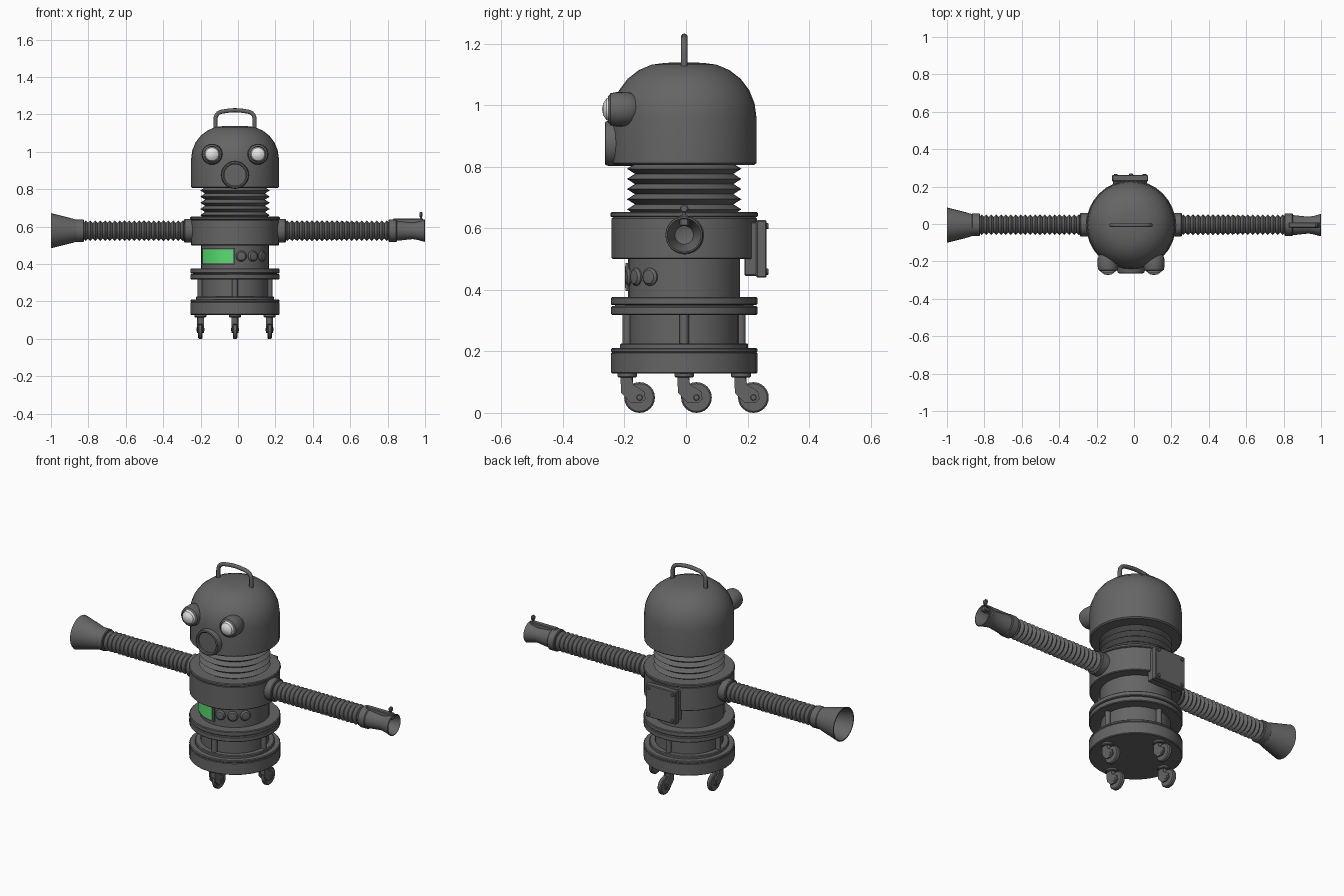
import bpy, bmesh, math
from mathutils import Vector, Matrix

cube = bpy.data.objects.get("Cube")
if cube:
    bpy.data.objects.remove(cube, do_unlink=True)

CX, CY = -0.016, -0.006      # body axis
ARM_Z = 0.578


def material(name, rgb):
    m = bpy.data.materials.new(name)
    m.use_nodes = True
    m.diffuse_color = (*rgb, 1)
    m.node_tree.nodes["Principled BSDF"].inputs["Base Color"].default_value = (*rgb, 1)
    return m


GREY = material("dark grey metal", (0.13, 0.13, 0.13))
GREEN = material("screen green", (0.1, 0.72, 0.16))
WHITE = material("eye white", (0.8, 0.8, 0.8))


def finish(name, bm, mat=GREY, matrix=None):
    bmesh.ops.remove_doubles(bm, verts=bm.verts, dist=1e-5)
    bmesh.ops.recalc_face_normals(bm, faces=bm.faces)
    if matrix:
        bm.transform(matrix)
    mesh = bpy.data.meshes.new(name)
    bm.to_mesh(mesh)
    bm.free()
    mesh.materials.append(mat)
    ob = bpy.data.objects.new(name, mesh)
    bpy.context.collection.objects.link(ob)
    bpy.ops.object.select_all(action='DESELECT')
    ob.select_set(True)
    bpy.context.view_layer.objects.active = ob
    bpy.ops.object.shade_smooth_by_angle(angle=math.radians(32))
    return ob


def lathe(name, profile, origin=(CX, CY, 0), axis=(0, 0, 1), steps=32, mat=GREY):
    """Spin (radius, height) points around an axis."""
    bm = bmesh.new()
    vs = [bm.verts.new((r, 0, h)) for r, h in profile]
    es = [bm.edges.new(p) for p in zip(vs, vs[1:])]
    bmesh.ops.spin(bm, geom=vs + es, cent=(0, 0, 0), axis=(0, 0, 1),
                   angle=math.tau, steps=steps)
    rot = Vector((0, 0, 1)).rotation_difference(Vector(axis)).to_matrix().to_4x4()
    return finish(name, bm, mat, Matrix.Translation(origin) @ rot)


def disc(name, r, a, b, bevel=0.004, **kw):
    return lathe(name, [(0, a), (r - bevel, a), (r, a + bevel),
                        (r, b - bevel), (r - bevel, b), (0, b)], **kw)


def bellows(name, inner, outer, a, b, count, **kw):
    step = (b - a) / count
    pts = [(0, a), (inner, a)]
    for i in range(count):
        pts += [(outer, a + (i + .5) * step), (inner, a + (i + 1) * step)]
    return lathe(name, pts + [(0, b)], **kw)


def box(name, centre, size, bevel=0.004, mat=GREY):
    bm = bmesh.new()
    bmesh.ops.create_cube(bm, size=1, matrix=Matrix.Diagonal((*size, 1)))
    bmesh.ops.bevel(bm, geom=bm.edges[:], offset=bevel, segments=1, affect='EDGES')
    return finish(name, bm, mat, Matrix.Translation(centre))


def tube(name, points, radius, rounding=0.0):
    """Round bar through points, with optional rounded corners."""
    pts = [Vector(p) for p in points]
    path = [pts[0]]
    for p, c, n in zip(pts, pts[1:], pts[2:]):
        a, b = c + (p - c).normalized() * rounding, c + (n - c).normalized() * rounding
        for i in range(6):
            t = i / 5
            path.append(a * (1 - t) ** 2 + c * 2 * t * (1 - t) + b * t * t)
    path.append(pts[-1])
    cu = bpy.data.curves.new(name, 'CURVE')
    cu.dimensions, cu.bevel_depth, cu.bevel_resolution = '3D', radius, 3
    cu.use_fill_caps = True
    sp = cu.splines.new('POLY')
    sp.points.add(len(path) - 1)
    for q, p in zip(sp.points, path):
        q.co = (*p, 1)
    cu.materials.append(GREY)
    ob = bpy.data.objects.new(name, cu)
    bpy.context.collection.objects.link(ob)


def curved_panel(name, r0, r1, a0, a1, z0, z1, mat):
    """Panel wrapped round the body; angles run from the front towards +x."""
    bm = bmesh.new()
    n, rings = 14, []
    for i in range(n + 1):
        a = math.radians(a0 + (a1 - a0) * i / n)
        rings.append([bm.verts.new((r * math.sin(a), -r * math.cos(a), z))
                      for r, z in ((r0, z0), (r1, z0), (r1, z1), (r0, z1))])
    for p, q in zip(rings, rings[1:]):
        for k in range(4):
            bm.faces.new((p[k], p[k - 1], q[k - 1], q[k]))
    bm.faces.new(rings[0])
    bm.faces.new(rings[-1])
    return finish(name, bm, mat, Matrix.Translation((CX, CY, 0)))


# Torso stack
disc("base_ring", 0.238, 0.128, 0.198)
disc("base_groove", 0.23, 0.19, 0.202)
disc("base_rim", 0.238, 0.196, 0.211)
disc("base_step", 0.208, 0.205, 0.226)
disc("lower_body", 0.178, 0.2, 0.33)
disc("waist_ring_lower", 0.238, 0.318, 0.347)
disc("waist_ring_upper", 0.238, 0.35, 0.377)
disc("waist_core", 0.225, 0.34, 0.36)
disc("middle_body", 0.182, 0.36, 0.51)
disc("chest", 0.236, 0.5, 0.636)
disc("chest_rim", 0.24, 0.636, 0.653)

# Neck and head
bellows("neck_bellows", 0.16, 0.186, 0.645, 0.81, 5)
dome = [(0, 0.806), (0.228, 0.806), (0.235, 0.812), (0.235, 0.96)]
for i in range(1, 7):
    t = math.radians(15 * i)
    dome.append((0.06 + 0.175 * math.cos(t), 0.96 + 0.178 * math.sin(t)))
lathe("head", dome + [(0, 1.139)])
tube("head_handle", [(CX + x, CY, z) for x, z in
     ((-0.105, 1.1), (-0.105, 1.21), (0, 1.225), (0.105, 1.21), (0.105, 1.1))], 0.011, 0.04)

# Eyes
for side, s in (("right", -1), ("left", 1)):
    at = (CX + s * 0.123, 0, 0.987)
    lathe(side + "_eye_barrel", [(0, 0.14), (0.025, 0.145), (0.045, 0.16), (0.055, 0.185),
          (0.056, 0.225), (0.052, 0.245), (0.042, 0.253), (0.04, 0.24), (0, 0.24)],
          origin=at, axis=(0, -1, 0), steps=24)
    lathe(side + "_eye_lens", [(0.04, 0.246), (0.035, 0.259), (0.02, 0.269), (0, 0.273)],
          origin=at, axis=(0, -1, 0), steps=24, mat=WHITE)

# Mouth
lathe("mouth", [(0, 0.15), (0.073, 0.15), (0.074, 0.25), (0.07, 0.262), (0.063, 0.264),
      (0.057, 0.26), (0.057, 0.25), (0, 0.25)], origin=(CX, 0, 0.876), axis=(0, -1, 0))

# Screen and buttons
curved_panel("screen_frame", 0.17, 0.19, -66, 0, 0.397, 0.487, GREY)
curved_panel("screen", 0.18, 0.193, -63, -3, 0.406, 0.478, GREEN)
for i in range(3):
    a = math.radians(10.5 + 21 * i)
    d = Vector((math.sin(a), -math.cos(a), 0))
    lathe(f"button_{i + 1}", [(0, -0.01), (0.029, -0.01), (0.029, 0.004), (0.022, 0.012), (0, 0.016)],
          origin=Vector((CX, CY, 0.442)) + d * 0.18, axis=d, steps=20)

# Back hatch
box("hatch_frame", (CX - 0.005, 0.215, 0.533), (0.18, 0.05, 0.175))
box("hatch_plate", (CX - 0.005, 0.245, 0.533), (0.193, 0.034, 0.187))
for i, (x, z) in enumerate(((-1, -1), (1, -1), (-1, 1), (1, 1))):
    disc(f"hatch_bolt_{i + 1}", 0.01, 0, 0.008, 0.002, steps=12, axis=(0, 1, 0),
         origin=(CX - 0.005 + x * 0.077, 0.26, 0.533 + z * 0.074))

# Arms
for side, s in (("right", -1), ("left", 1)):
    kw = dict(origin=(CX, CY + 0.002, ARM_Z), axis=(s, 0, 0), steps=24)
    disc(side + "_shoulder", 0.063, 0.2, 0.272, **kw)
    end = 0.812 if s < 0 else 0.825
    bellows(side + "_arm_bellows", 0.042, 0.055, 0.265, end, 21, **kw)
    disc(side + "_wrist_collar", 0.06, end - 0.005, end + 0.04, **kw)
lathe("right_funnel", [(0, 0.84), (0.056, 0.84), (0.068, 0.88), (0.094, 0.984), (0.088, 0.984),
      (0.06, 0.885), (0.045, 0.86), (0, 0.86)], origin=(CX, CY, ARM_Z), axis=(-1, 0, 0))
lathe("left_nozzle", [(0, 0.84), (0.056, 0.845), (0.05, 0.9), (0.045, 0.95), (0.05, 0.98),
      (0.06, 1.014), (0.055, 1.016), (0.038, 0.97), (0.03, 0.93), (0, 0.92)],
      origin=(CX, CY, ARM_Z), axis=(1, 0, 0))
box("left_nozzle_rail", (0.91, CY, 0.625), (0.165, 0.03, 0.036))
tube("left_nozzle_pin", [(0.978, CY, 0.62), (0.978, CY, 0.665)], 0.006)
disc("left_nozzle_knob", 0.014, -0.008, 0.008, origin=(0.978, CY, 0.664), axis=(1, 0, 0), steps=16)

# Support rods and casters, one per side
for name, dx, dy in (("front", 0, -1), ("back", 0, 1), ("left", 1, 0), ("right", -1, 0)):
    x, y = CX + dx * 0.185, CY + dy * 0.185
    disc(name + "_rod", 0.015, 0.21, 0.33, 0.001, origin=(x, y, 0), steps=12)
    disc(name + "_caster_mount", 0.032, 0.115, 0.132, origin=(x, y, 0), steps=16)
    disc(name + "_caster_stem", 0.018, 0.075, 0.12, origin=(x, y, 0), steps=16)
    # Fork cheeks swept back to the axle
    for s in (-1, 1):
        bm = bmesh.new()
        side = [bm.verts.new((s * 0.012, u, v)) for u, v in
                ((-0.022, 0.117), (0.014, 0.117), (0.02, 0.092), (0.055, 0.07),
                 (0.06, 0.045), (0.045, 0.032), (0.01, 0.034), (-0.02, 0.065))]
        face = bm.faces.new(side)
        geo = bmesh.ops.extrude_face_region(bm, geom=[face])["geom"]
        bmesh.ops.translate(bm, vec=(s * 0.007, 0, 0),
                            verts=[g for g in geo if isinstance(g, bmesh.types.BMVert)])
        finish(f"{name}_caster_fork_{'inner' if s < 0 else 'outer'}", bm, GREY,
               Matrix.Translation((x, y, 0)))
    disc(name + "_caster_wheel", 0.05, -0.012, 0.012, 0.005,
         origin=(x, y + 0.04, 0.05), axis=(1, 0, 0), steps=24)
    disc(name + "_caster_axle", 0.01, -0.021, 0.021, 0.002,
         origin=(x, y + 0.04, 0.05), axis=(1, 0, 0), steps=12)
